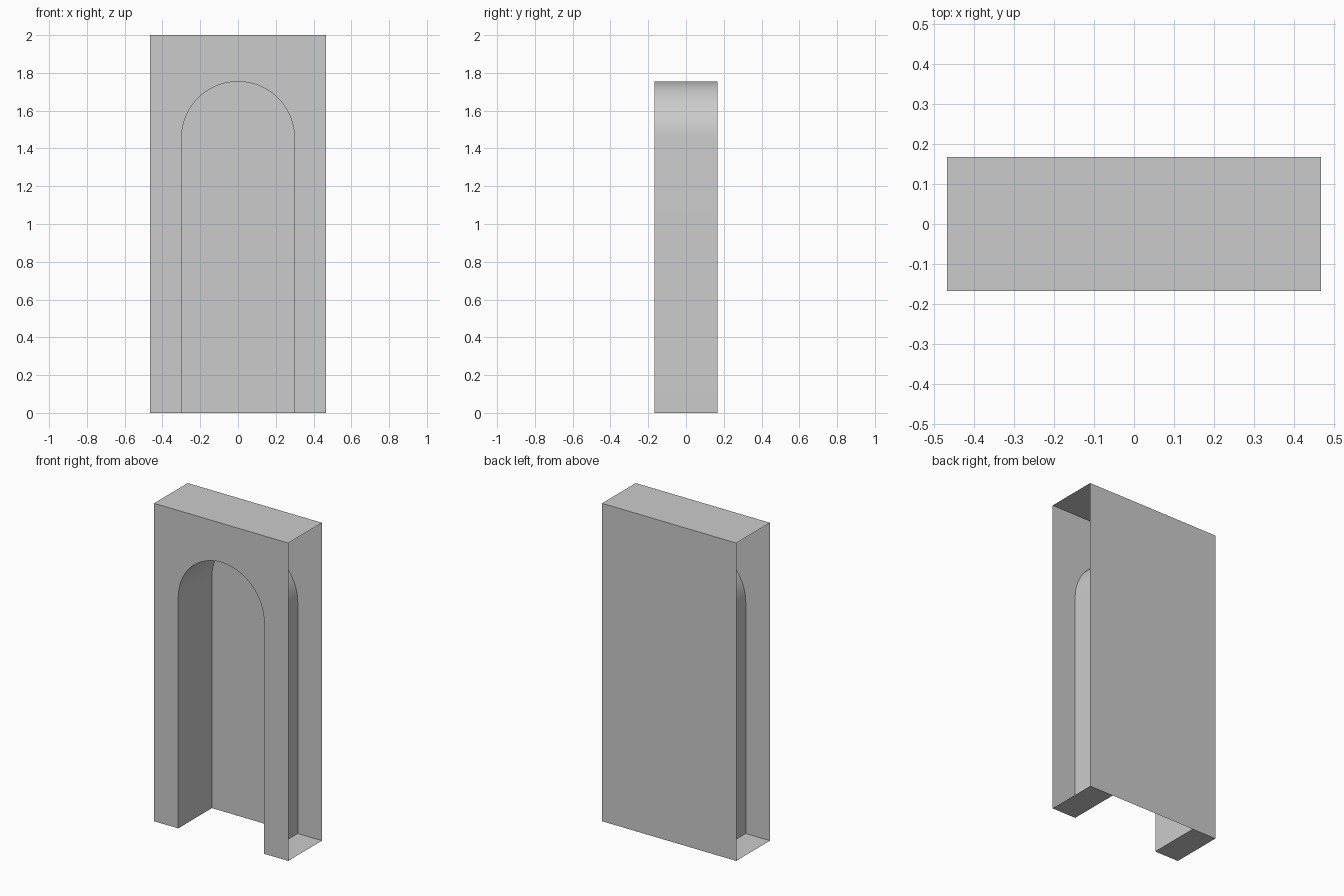
import bpy, math

if "Cube" in bpy.data.objects:
    bpy.data.objects.remove(bpy.data.objects["Cube"])

HW, HD, H = 0.467, 0.167, 2.0      # half width, half depth, height
R, SPRING, SEG = 0.299, 1.455, 32  # arch radius, springing height, segments


def sheet(name, verts, faces, smooth=False):
    mesh = bpy.data.meshes.new(name)
    mesh.from_pydata(verts, [], faces)
    for p in mesh.polygons:
        p.use_smooth = smooth
    mesh.update()
    obj = bpy.data.objects.new(name, mesh)
    bpy.context.collection.objects.link(obj)
    return obj


def flat(name, x0, x1, z, up):
    verts = [(x0, -HD, z), (x1, -HD, z), (x1, HD, z), (x0, HD, z)]
    return sheet(name, verts, [(0, 1, 2, 3) if up else (3, 2, 1, 0)])


# Arch profile in x/z, running right foot -> crown -> left foot
arch = [(R, 0)]
for i in range(SEG + 1):
    a = math.pi * i / SEG
    arch.append((R * math.cos(a), SPRING + R * math.sin(a)))
arch.append((-R, 0))

# Front panel with the arched opening
outline = [(-R, 0), (-HW, 0), (-HW, H), (HW, H), (HW, 0)] + arch[:-1]
outline.reverse()
front = [(x, -HD, z) for x, z in outline]
sheet("front_panel", front, [tuple(reversed(range(len(front))))])
panel = bpy.data.objects["front_panel"].data
if panel.polygons[0].normal.y > 0:
    panel.flip_normals()

# Solid back panel
sheet("back_panel", [(-HW, HD, 0), (-HW, HD, H), (HW, HD, H), (HW, HD, 0)],
      [(0, 1, 2, 3)])

# Curved lining between the opening and the back panel
n = len(arch)
lining = [(x, y, z) for y in (-HD, HD) for x, z in arch]
sheet("arch_lining", lining,
      [(i, i + 1, n + i + 1, n + i) for i in range(n - 1)], smooth=True)

# Top cap and the two feet; the outer sides stay open
flat("top_cap", -HW, HW, H, True)
flat("left_foot", -HW, -R, 0, False)
flat("right_foot", R, HW, 0, False)
